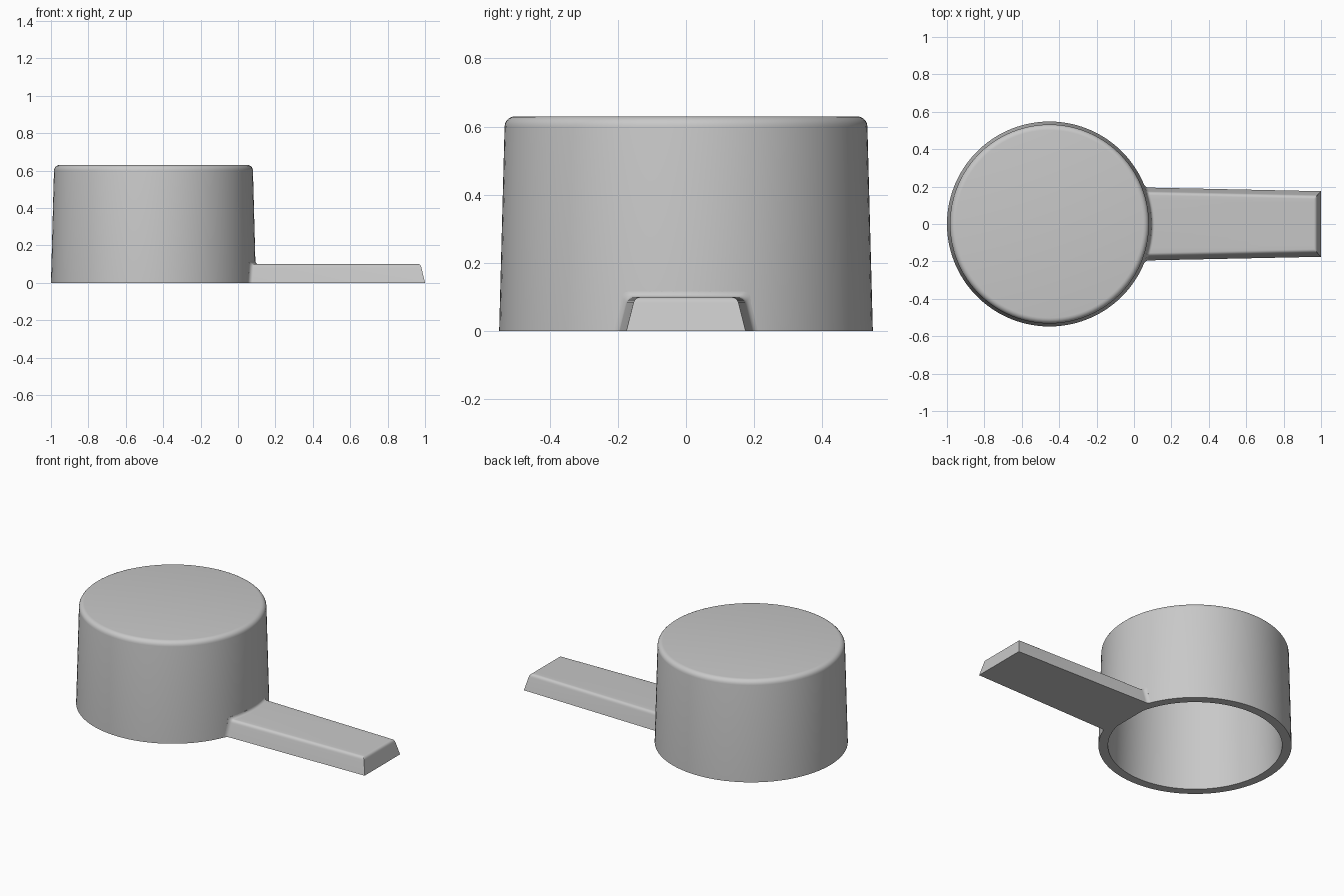
import bpy
import bmesh
from math import sin, cos, pi, sqrt, radians

cube = bpy.data.objects.get("Cube")
if cube:
    bpy.data.objects.remove(cube)

# One plain grey plastic
GREY = (0.58, 0.58, 0.58, 1)
mat = bpy.data.materials.new("grey_plastic")
mat.use_nodes = True
mat.diffuse_color = GREY
mat.node_tree.nodes["Principled BSDF"].inputs["Base Color"].default_value = GREY

CUP_X, CUP_R, HEIGHT = -0.452, 0.548, 0.63
STEPS = 5


def finish(bm, name, angle):
    bmesh.ops.remove_doubles(bm, verts=bm.verts, dist=1e-5)
    bmesh.ops.recalc_face_normals(bm, faces=bm.faces)
    mesh = bpy.data.meshes.new(name)
    bm.to_mesh(mesh)
    bm.free()
    mesh.materials.append(mat)
    obj = bpy.data.objects.new(name, mesh)
    bpy.context.collection.objects.link(obj)
    bpy.ops.object.select_all(action='DESELECT')
    obj.select_set(True)
    bpy.context.view_layer.objects.active = obj
    bpy.ops.object.shade_smooth_by_angle(angle=radians(angle))
    return obj


def arc(cx, cz, r, start, end):
    angles = [start + (end - start) * i / STEPS for i in range(STEPS + 1)]
    return [(cx + r * cos(a), cz + r * sin(a)) for a in angles]


# Hollow cup: open below, tapered wall, rounded upper rim
profile = [(0, 0.58), (0.478, 0.58), (0.494, 0), (CUP_R, 0)]
profile += arc(0.502, HEIGHT - 0.03, 0.03, 0, pi / 2) + [(0, HEIGHT)]
bm = bmesh.new()
verts = [bm.verts.new((r, 0, z)) for r, z in profile]
edges = [bm.edges.new(pair) for pair in zip(verts, verts[1:])]
bmesh.ops.spin(bm, geom=verts + edges, cent=(0, 0, 0), axis=(0, 0, 1),
               angle=2 * pi, steps=96)
cup = finish(bm, "cup", 35)
cup.location.x = CUP_X


# Handle: drafted section lofted outward, flared where it meets the cup
def section(half, flare):
    side = [(half + flare, 0), (half - 0.02 + flare, 0.08)]
    side += [(y + flare, z + flare) for y, z in
             arc(half - 0.041, 0.08, 0.02, radians(15), pi / 2)]
    inner = [(side[-1][0] * k / 6, 0.1 + flare) for k in range(5, 0, -1)]
    right = side + inner
    return right + [(0, 0.1 + flare)] + [(-y, z) for y, z in reversed(right)]


fillet = 0.016
stations = [(-0.025, fillet, 1)]
for i in range(STEPS + 1):
    a = pi / 2 * i / STEPS
    stations.append((fillet * (1 - cos(a)), fillet * (1 - sin(a)), 1))
length = 1 - (CUP_X + CUP_R)
# Rounded upper edge at the tip
tip = 0.014
for i in range(STEPS + 1):
    a = pi / 2 * i / STEPS
    stations.append((length - tip * (1 - sin(a)), 0, 0.1 - tip * (1 - cos(a))))

bm = bmesh.new()
rings = []
for d, flare, cap in stations:
    t = max(0, d / length)
    ring = []
    for y, z in section(0.195 - 0.02 * t, flare):
        z = min(z, cap)
        wall = CUP_X + sqrt((CUP_R - 0.026 * z) ** 2 - y * y)
        end = 1 - 0.24 * z
        x = wall + d if d <= fillet else end - (length - d) * z / 0.1
        ring.append(bm.verts.new((x, y, z)))
    rings.append(ring)
for a, b in zip(rings, rings[1:]):
    n = len(a)
    for i in range(n):
        j = (i + 1) % n
        bm.faces.new((a[i], a[j], b[j], b[i]))
bm.faces.new(rings[0])
bm.faces.new(rings[-1])
finish(bm, "handle", 35)
